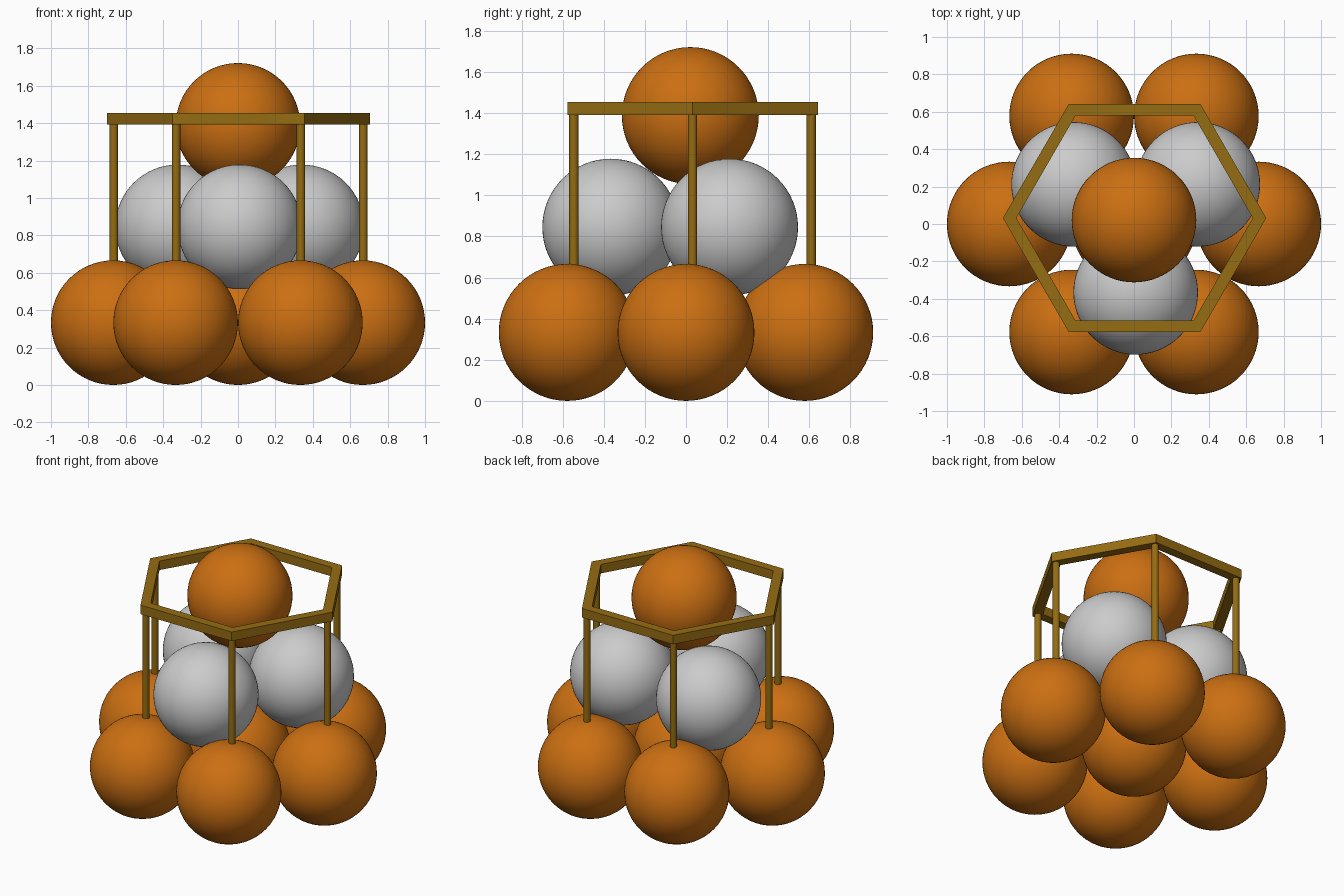
import bpy, bmesh
from math import sin, cos, pi

if "Cube" in bpy.data.objects:
    bpy.data.objects.remove(bpy.data.objects["Cube"])

R = 0.333
ORANGE = (0.60, 0.16, 0.006, 1)
BRONZE = (0.30, 0.15, 0.006, 1)


def material(name, color):
    m = bpy.data.materials.new(name)
    m.diffuse_color = color
    m.use_nodes = True
    m.node_tree.nodes["Principled BSDF"].inputs["Base Color"].default_value = m.diffuse_color
    return m


orange = material("orange", ORANGE)
bronze = material("bronze", BRONZE)


def ball(name, x, y, z, mat=None):
    bpy.ops.mesh.primitive_uv_sphere_add(segments=64, ring_count=32, radius=R, location=(x, y, z))
    ob = bpy.context.object
    ob.name = name
    bpy.ops.object.shade_smooth()
    if mat:
        ob.data.materials.append(mat)


def hexagon(radius, cx, cy):
    return [(cx + radius * cos(i * pi / 3), cy + radius * sin(i * pi / 3)) for i in range(6)]


# Bottom layer: one ball ringed by six
ball("base_ball_centre", 0, 0, R, orange)
for i, (x, y) in enumerate(hexagon(0.667, 0, 0)):
    ball(f"base_ball_{i + 1}", x, y, R, orange)

# Middle layer of three plain balls
for i, (x, y) in enumerate([(-0.323, 0.212), (0.341, 0.212), (0.009, -0.366)]):
    ball(f"middle_ball_{i + 1}", x, y, 0.845, None)

# Top ball
ball("top_ball", 0, 0.021, 1.388, orange)

# Six round posts standing on the outer balls
CX, CY = 0.003, 0.032
Z0, Z1 = 1.392, 1.455
for i, (x, y) in enumerate(hexagon(0.667, CX, CY)):
    bottom, top = 0.64, Z0 + 0.01
    bpy.ops.mesh.primitive_cylinder_add(vertices=16, radius=0.0225, depth=top - bottom,
                                        location=(x, y, (top + bottom) / 2))
    post = bpy.context.object
    post.name = f"post_{i + 1}"
    post.data.materials.append(bronze)
    bpy.ops.object.shade_smooth_by_angle()

# Hexagonal frame of square section
bm = bmesh.new()
loops = [[bm.verts.new((x, y, z)) for x, y in hexagon(r, CX, CY)]
         for r, z in [(0.704, Z0), (0.704, Z1), (0.632, Z1), (0.632, Z0)]]
for k in range(4):
    a, b = loops[k], loops[(k + 1) % 4]
    for i in range(6):
        j = (i + 1) % 6
        bm.faces.new((a[i], a[j], b[j], b[i]))
bmesh.ops.recalc_face_normals(bm, faces=bm.faces)
mesh = bpy.data.meshes.new("hex_frame")
bm.to_mesh(mesh)
bm.free()
mesh.materials.append(bronze)
bpy.context.collection.objects.link(bpy.data.objects.new("hex_frame", mesh))
